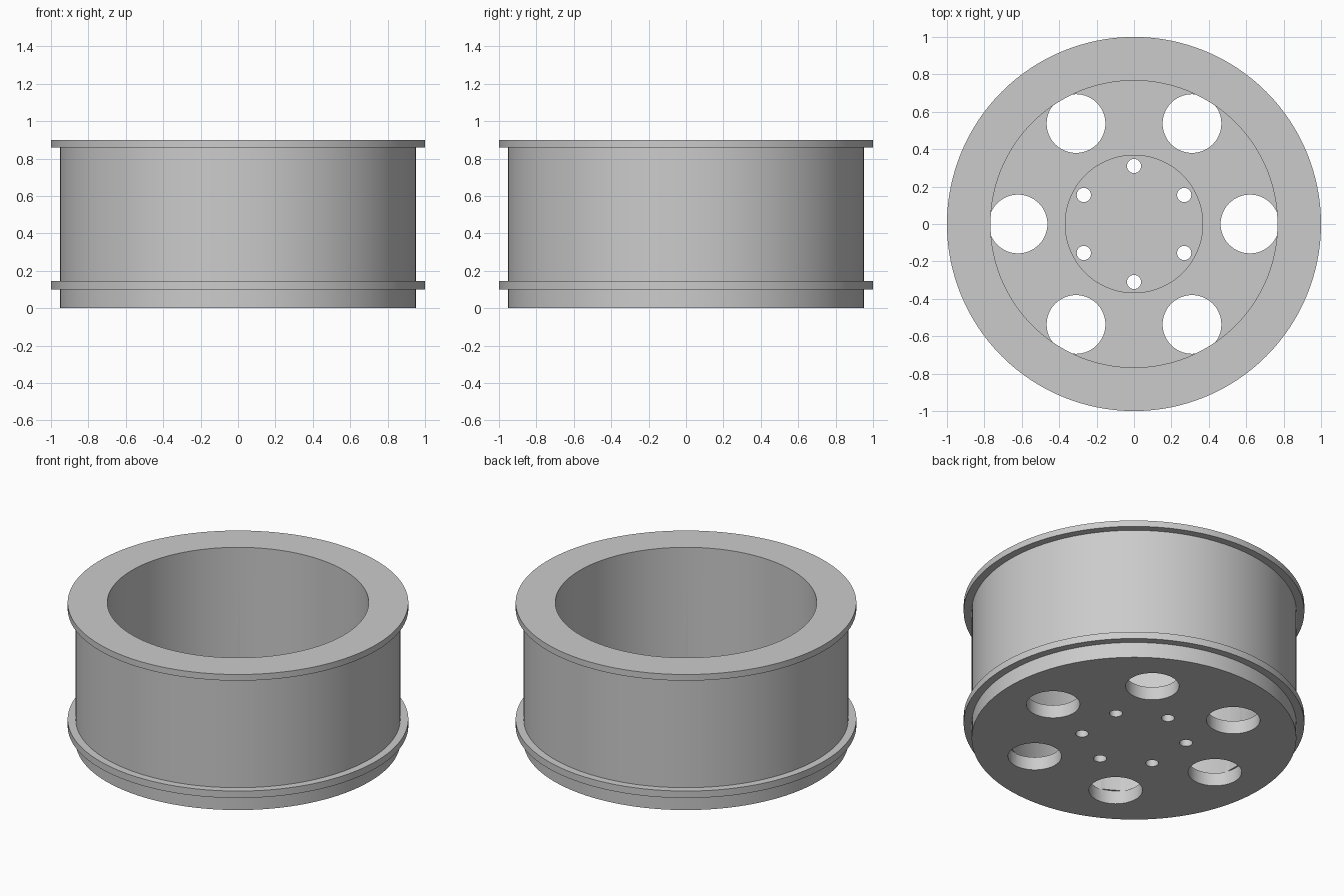
import bpy
import bmesh
import math

if "Cube" in bpy.data.objects:
    bpy.data.objects.remove(bpy.data.objects["Cube"], do_unlink=True)

SEGMENTS = 128
FLOOR, HUB_TOP, HEIGHT = 0.085, 0.125, 0.9
BORE, WALL, RIM = 0.767, 0.953, 1.0

grey = bpy.data.materials.new("plain grey")
grey.use_nodes = True
colour = (0.6, 0.6, 0.6, 1)
grey.diffuse_color = colour
grey.node_tree.nodes["Principled BSDF"].inputs["Base Color"].default_value = colour


def make_object(name, bm):
    bmesh.ops.recalc_face_normals(bm, faces=bm.faces)
    mesh = bpy.data.meshes.new(name)
    bm.to_mesh(mesh)
    bm.free()
    mesh.materials.append(grey)
    obj = bpy.data.objects.new(name, mesh)
    bpy.context.collection.objects.link(obj)
    return obj


def lathe(name, profile):
    """Spin an (r, z) outline around z; end rings are capped."""
    bm = bmesh.new()
    rings = []
    for r, z in profile:
        angles = [math.tau * i / SEGMENTS for i in range(SEGMENTS)]
        rings.append([bm.verts.new((r * math.cos(a), r * math.sin(a), z)) for a in angles])
    for low, high in zip(rings, rings[1:]):
        for i in range(SEGMENTS):
            j = (i + 1) % SEGMENTS
            bm.faces.new((low[i], low[j], high[j], high[i]))
    bm.faces.new(rings[0])
    bm.faces.new(rings[-1])
    return make_object(name, bm)


def hole_cutters(name, circle, radius, top, start, sides):
    """Six upright cylinders spaced evenly on a circle."""
    bm = bmesh.new()
    for k in range(6):
        a = start + k * math.tau / 6
        made = bmesh.ops.create_cone(bm, cap_ends=True, segments=sides,
                                     radius1=radius, radius2=radius, depth=top + 0.1)
        bmesh.ops.translate(bm, verts=made["verts"],
                            vec=(circle * math.cos(a), circle * math.sin(a), (top - 0.1) / 2))
    cutter = make_object(name, bm)
    cutter.hide_render = True
    return cutter


# Wheel: drum, two outer flanges, deep bore, floor and raised hub
wheel = lathe("wheel_rim", [
    (WALL, 0), (WALL, 0.1), (RIM, 0.1), (RIM, 0.145), (WALL, 0.145),
    (WALL, 0.86), (RIM, 0.86), (RIM, HEIGHT), (BORE, HEIGHT),
    (BORE, FLOOR), (0.37, FLOOR), (0.37, HUB_TOP)])

# Lightening holes and bolt holes
cutters = [
    hole_cutters("lightening_hole_cutter", 0.62, 0.157, FLOOR + 0.002, 0, 64),
    hole_cutters("bolt_hole_cutter", 0.31, 0.038, HUB_TOP + 0.1, math.pi / 6, 32)]

bpy.ops.object.select_all(action="DESELECT")
wheel.select_set(True)
bpy.context.view_layer.objects.active = wheel
for cutter in cutters:
    mod = wheel.modifiers.new("holes", "BOOLEAN")
    mod.operation = "DIFFERENCE"
    mod.solver = "EXACT"
    mod.object = cutter
    bpy.ops.object.modifier_apply(modifier=mod.name)
    bpy.data.objects.remove(cutter, do_unlink=True)

bpy.ops.object.shade_smooth_by_angle(angle=math.radians(30))
